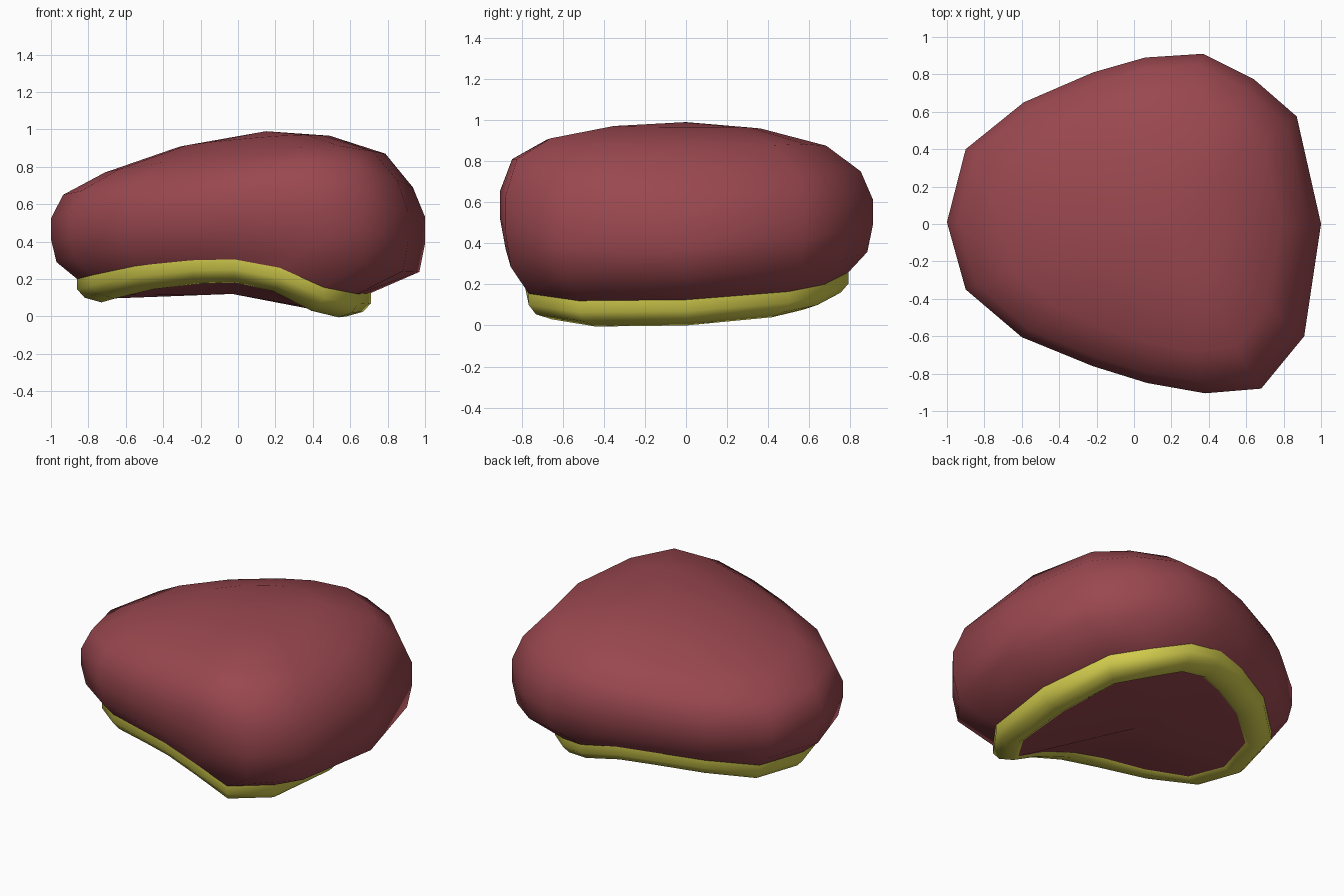
import bpy, bmesh, math

if "Cube" in bpy.data.objects:
    bpy.data.objects.remove(bpy.data.objects["Cube"])

# Plan outline of the widest girth, counter-clockwise from the left tip
PLAN = [(-1, .01), (-.9, -.35), (-.6, -.605), (-.22, -.76), (.07, -.85), (.38, -.905),
        (.68, -.88), (.91, -.6), (1, 0), (.87, .575), (.64, .775), (.37, .91),
        (.06, .89), (-.22, .81), (-.59, .65), (-.9, .4)]
# Height of the arched lower edge and of the shoulder at each outline point
EDGE = [.2, .22, .27, .3, .305, .26, .155, .12, .125, .165, .2, .26, .305, .3, .27, .22]
SHOULDER = [.65, .67, .71, .75, .78, .81, .81, .73, .69, .72, .75, .75, .75, .73, .69, .66]
CROWN = (.15, 0, .99)
N = len(PLAN)


def material(name, rgb):
    m = bpy.data.materials.new(name)
    m.diffuse_color = (*rgb, 1)
    m.use_nodes = True
    m.node_tree.nodes["Principled BSDF"].inputs["Base Color"].default_value = m.diffuse_color
    return m


def loft(name, rings, mat, tip=None, closed=False, angle=60):
    """Skin a list of equal rings, optionally finished with a fan to a tip."""
    bm = bmesh.new()
    rows = [[bm.verts.new(p) for p in r] for r in rings]
    pairs = list(zip(rows, rows[1:]))
    if closed:
        pairs.append((rows[-1], rows[0]))
    for a, b in pairs:
        for i in range(N):
            j = (i + 1) % N
            bm.faces.new((a[i], a[j], b[j], b[i]))
    if tip:
        t = bm.verts.new(tip)
        for i in range(N):
            bm.faces.new((rows[-1][i], rows[-1][(i + 1) % N], t))
    me = bpy.data.meshes.new(name)
    bm.to_mesh(me)
    bm.free()
    me.materials.append(mat)
    ob = bpy.data.objects.new(name, me)
    bpy.context.collection.objects.link(ob)
    bpy.context.view_layer.objects.active = ob
    ob.select_set(True)
    bpy.ops.object.shade_smooth_by_angle(angle=math.radians(angle))
    ob.select_set(False)
    return ob


def lower(inset, dz):
    """Ring following the arched opening, moved inward and down."""
    out = []
    for (x, y), z in zip(PLAN, EDGE):
        px, py = .785 * x - .075, .87 * y
        k = 1 - inset / math.hypot(px, py)
        out.append((px * k, py * k, z + dz))
    return out


def girth(s, t):
    """Side ring: t blends from lower edge to shoulder."""
    return [(x * s, y * s, a + (b - a) * t) for (x, y), a, b in zip(PLAN, EDGE, SHOULDER)]


def dome(s, f, slope):
    """Top ring shrunk toward the crown; f is the rise toward the crown height."""
    cx, cy, cz = CROWN
    return [(cx + (x - cx) * s, cy + (y - cy) * s, z + (cz - z) * (f + slope * x))
            for (x, y), z in zip(PLAN, SHOULDER)]


red = material("red", (.32, .064, .078))
yellow = material("yellow", (.64, .6, .073))

# Domed shell
loft("shell", [lower(0, 0), girth(.97, .2), girth(1, .47), girth(1, .72), girth(.935, 1),
               dome(.75, .475, .125), dome(.4, .84, .08)], red, CROWN)

# Rolled rim around the opening
loft("rim", [lower(.05, .02), lower(.17, -.10), lower(.13, -.125), lower(.04, -.10),
             lower(0, -.055), lower(0, .01)], yellow, closed=True)

# Underside panel closing the opening
loft("underside", [list(reversed(lower(.16, -.105)))], red, (-.03, 0, .12))
